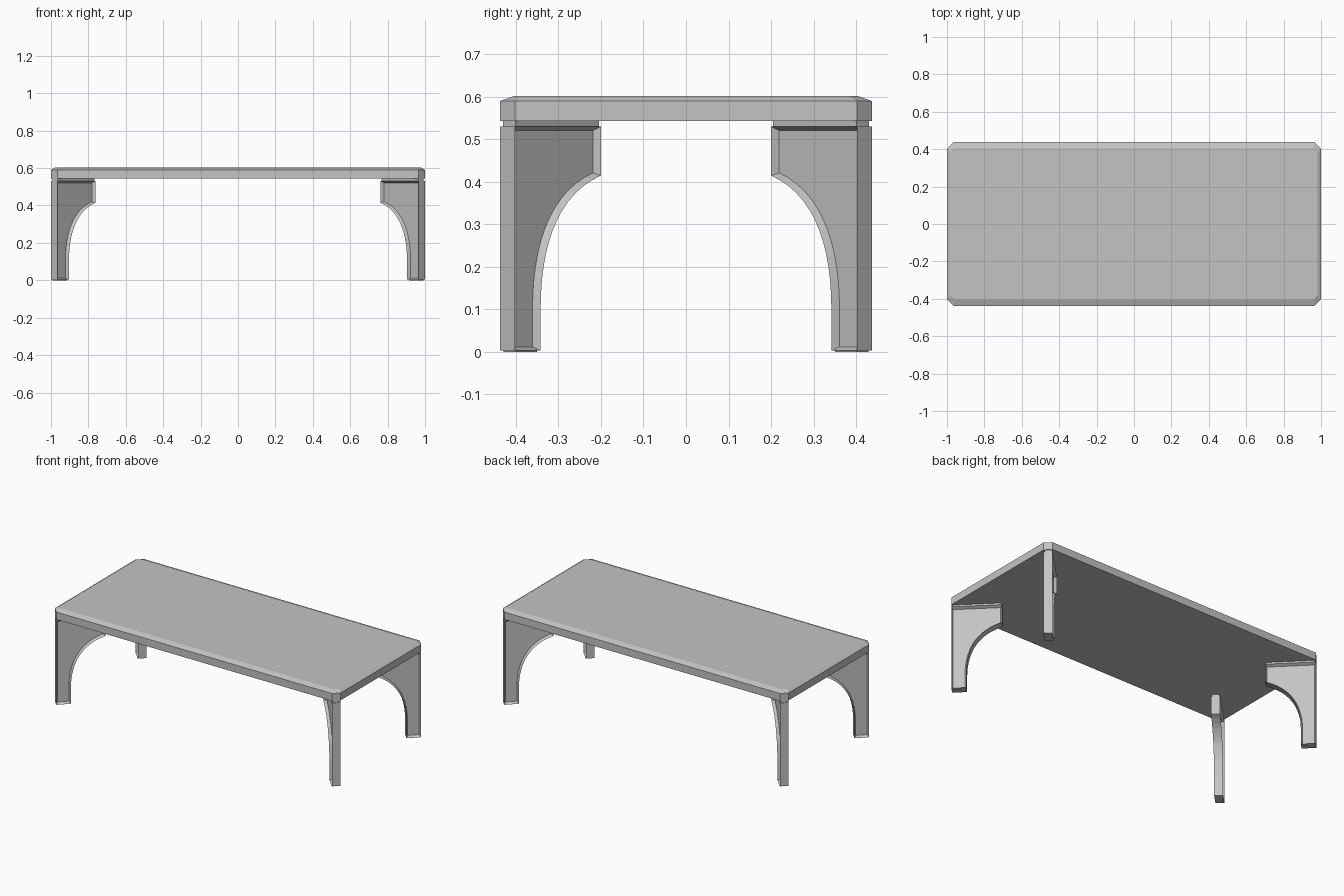
import bpy
import bmesh
from mathutils import Vector
from mathutils.geometry import interpolate_bezier

cube = bpy.data.objects.get("Cube")
if cube:
    bpy.data.objects.remove(cube, do_unlink=True)

HX, HY, CUT = 1.0, 0.438, 0.036   # half sizes and corner cut of the top

grey = bpy.data.materials.new("grey")
grey.use_nodes = True
grey.diffuse_color = (0.55, 0.55, 0.55, 1)
grey.node_tree.nodes["Principled BSDF"].inputs["Base Color"].default_value = grey.diffuse_color


def finish(bm, name):
    bmesh.ops.recalc_face_normals(bm, faces=bm.faces)
    mesh = bpy.data.meshes.new(name)
    bm.to_mesh(mesh)
    bm.free()
    mesh.materials.append(grey)
    obj = bpy.data.objects.new(name, mesh)
    bpy.context.collection.objects.link(obj)
    return obj


def loft(bm, rings):
    """Skin a stack of closed rings and cap both ends."""
    loops = [[bm.verts.new(p) for p in ring] for ring in rings]
    n = len(loops[0])
    for a, b in zip(loops, loops[1:]):
        for i in range(n):
            bm.faces.new((a[i], a[(i + 1) % n], b[(i + 1) % n], b[i]))
    return [bm.faces.new(loops[0][::-1]), bm.faces.new(loops[-1])]


def octagon(hx, hy, cut, z):
    quarter = [(hx, hy - cut), (hx - cut, hy)]
    pts = quarter + [(-x, y) for x, y in quarter[::-1]]
    pts += [(-x, -y) for x, y in pts]
    return [(x, y, z) for x, y in pts]


# Table top with cut corners and a shallow sloped rim
bm = bmesh.new()
loft(bm, [octagon(HX, HY, CUT, 0.543), octagon(HX, HY, CUT, 0.59),
          octagon(HX - 0.02, HY - 0.033, 0.02, 0.602)])
finish(bm, "table_top")

# Bracket outline: distance in from the corner, height
arc = interpolate_bezier(Vector((0.06, 0.10)), Vector((0.06, 0.25)),
                         Vector((0.10, 0.37)), Vector((0.202, 0.415)), 14)
leg_outline = [(0, 0.003), (0.06, 0.003)] + [(p.x, p.y) for p in arc] + [(0.202, 0.53), (0, 0.53)]


def rect(a0, a1, z0, z1):
    return [(a0, z0), (a1, z0), (a1, z1), (a0, z1)]


def plank(bm, outline, sx, sy, half):
    """Upright board set on the diagonal of one corner."""
    mx, my = HX - CUT / 2, HY - CUT / 2
    rings = [[(sx * (mx - a + t), sy * (my - a - t), z) for a, z in outline]
             for t in (-half, half)]
    return loft(bm, rings)


for sy, end in ((-1, "front"), (1, "back")):
    for sx, side in ((-1, "right"), (1, "left")):
        # Leg board with a recessed panel on both faces
        bm = bmesh.new()
        caps = plank(bm, leg_outline, sx, sy, CUT / 2)
        bmesh.ops.recalc_face_normals(bm, faces=bm.faces)
        for cap in caps:
            bmesh.ops.inset_region(bm, faces=[cap], thickness=0.009, use_even_offset=True)
            bmesh.ops.translate(bm, verts=cap.verts, vec=cap.normal * -0.018)
        finish(bm, f"{end}_{side}_leg")

        # Thin mounting strip above and foot pad below
        bm = bmesh.new()
        plank(bm, rect(0.004, 0.2, 0.53, 0.543), sx, sy, CUT / 2 - 0.003)
        finish(bm, f"{end}_{side}_mount")
        bm = bmesh.new()
        plank(bm, rect(0.005, 0.055, 0, 0.003), sx, sy, CUT / 2 - 0.004)
        finish(bm, f"{end}_{side}_foot_pad")
